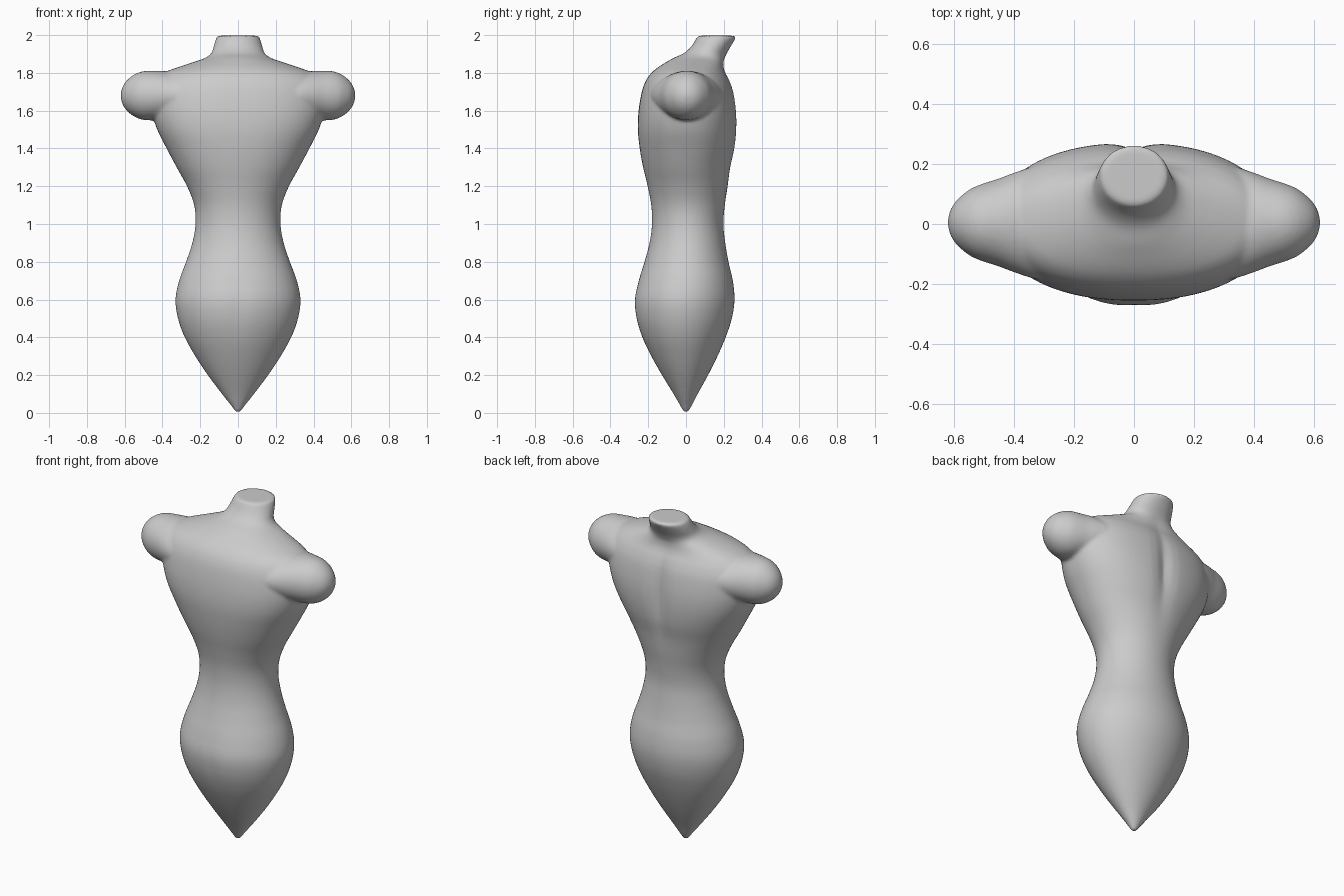
import bpy, bmesh, math
from mathutils import Vector

if "Cube" in bpy.data.objects:
    bpy.data.objects.remove(bpy.data.objects["Cube"])

SEG = 72


def smooth_rows(rows, steps):
    """Catmull-Rom interpolation of section rows."""
    out = []
    for i in range(len(rows) - 1):
        p0 = rows[max(i - 1, 0)]
        p1, p2 = rows[i], rows[i + 1]
        p3 = rows[min(i + 2, len(rows) - 1)]
        for s in range(steps):
            t = s / steps
            out.append([0.5 * (2 * b + (c - a) * t + (2 * a - 5 * b + 4 * c - d) * t * t
                               + (3 * b - a - 3 * c + d) * t ** 3)
                        for a, b, c, d in zip(p0, p1, p2, p3)])
    out.append(list(rows[-1]))
    return out


def loft(bm, rings):
    """Skin a closed tube over rings of points."""
    loops = [[bm.verts.new(p) for p in ring] for ring in rings]
    for a, b in zip(loops, loops[1:]):
        for i in range(SEG):
            j = (i + 1) % SEG
            bm.faces.new((a[i], a[j], b[j], b[i]))
    bm.faces.new(loops[0][::-1])
    bm.faces.new(loops[-1])


def sgn_pow(v, p):
    return math.copysign(abs(v) ** p, v)


def bump(v, centre, width):
    return math.exp(-((v - centre) / width) ** 2)


def torso_ring(row):
    z, w, front, back = row
    mid, depth = (front + back) / 2, (back - front) / 2
    e = 1 - 0.13 * bump(z, 1.55, 0.3)
    pts = []
    for i in range(SEG):
        a = 2 * math.pi * i / SEG
        x = w * sgn_pow(math.cos(a), e)
        y = mid + depth * sgn_pow(math.sin(a), e)
        # spine groove between the shoulder blades, faint centre line in front
        if math.sin(a) > 0:
            y -= 0.022 * bump(x, 0, 0.045) * bump(z, 1.55, 0.22)
        else:
            y += 0.006 * bump(x, 0, 0.05) * bump(z, 0.55, 0.15)
        pts.append(Vector((x, y, z)))
    return pts


# torso and neck sections: height, half width, front y, back y
torso = [
    (0.004, 0.012, -0.012, 0.012), (0.04, 0.038, -0.032, 0.032), (0.10, 0.085, -0.066, 0.062),
    (0.20, 0.16, -0.127, 0.117), (0.30, 0.226, -0.184, 0.167), (0.40, 0.282, -0.233, 0.21),
    (0.50, 0.318, -0.266, 0.243), (0.60, 0.331, -0.275, 0.257), (0.70, 0.312, -0.252, 0.248),
    (0.80, 0.275, -0.22, 0.225), (0.90, 0.242, -0.193, 0.208), (1.00, 0.225, -0.18, 0.198),
    (1.10, 0.232, -0.184, 0.206), (1.20, 0.27, -0.203, 0.222), (1.30, 0.325, -0.227, 0.238),
    (1.40, 0.378, -0.245, 0.26), (1.50, 0.428, -0.255, 0.27), (1.60, 0.457, -0.251, 0.268),
    (1.70, 0.462, -0.234, 0.253), (1.76, 0.44, -0.212, 0.232), (1.80, 0.395, -0.183, 0.211),
    (1.83, 0.318, -0.148, 0.202), (1.86, 0.228, -0.1, 0.201), (1.88, 0.172, -0.064, 0.207),
    (1.905, 0.141, -0.01, 0.218), (1.94, 0.129, 0.028, 0.238), (1.985, 0.115, 0.056, 0.263),
    (1.997, 0.104, 0.066, 0.256),
]
# arm stump sections: x, half depth, half height
arm = [(0.20, 0.20, 0.10), (0.32, 0.19, 0.12), (0.40, 0.166, 0.13), (0.45, 0.147, 0.131),
       (0.50, 0.131, 0.129), (0.54, 0.115, 0.116), (0.575, 0.09, 0.093),
       (0.60, 0.064, 0.066), (0.615, 0.035, 0.036), (0.621, 0.008, 0.008)]

bm = bmesh.new()
loft(bm, [torso_ring(r) for r in smooth_rows(torso, 4)])
for side in (1, -1):
    rings = []
    for x, d, h in smooth_rows(arm, 4):
        rings.append([Vector((side * x, 0.005 + d * math.cos(side * 2 * math.pi * i / SEG),
                              1.68 + h * math.sin(side * 2 * math.pi * i / SEG)))
                      for i in range(SEG)])
    loft(bm, rings)
bmesh.ops.recalc_face_normals(bm, faces=bm.faces)

mesh = bpy.data.meshes.new("torso")
bm.to_mesh(mesh)
bm.free()
body = bpy.data.objects.new("torso", mesh)
bpy.context.collection.objects.link(body)

# fuse arm stumps into the torso and soften the joins
remesh = body.modifiers.new("fuse", 'REMESH')
remesh.mode = 'VOXEL'
remesh.voxel_size = 0.01
remesh.use_smooth_shade = True
soften = body.modifiers.new("soften", 'SMOOTH')
soften.factor = 0.5
soften.iterations = 5
